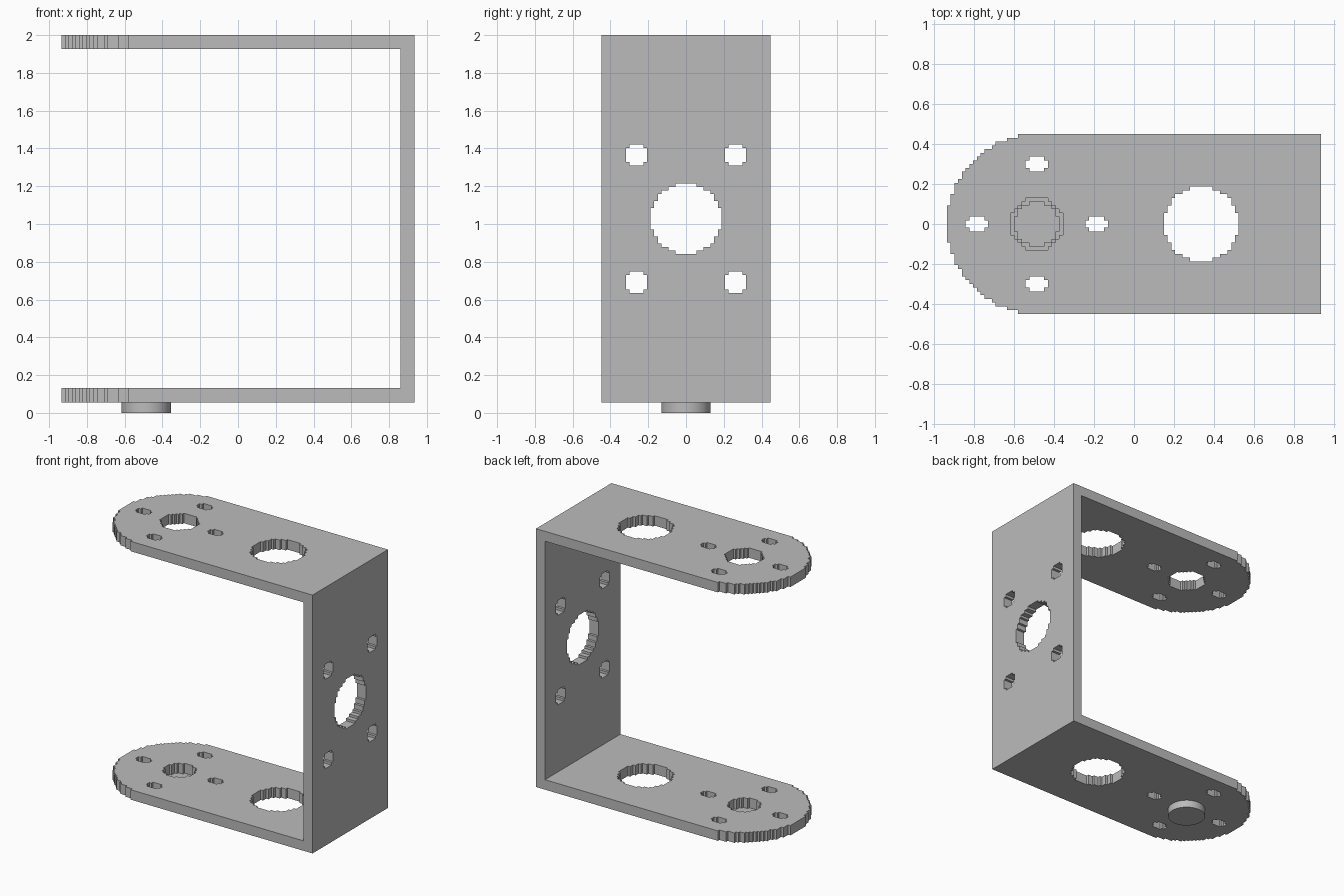
import bpy
import bmesh
import math
from mathutils import Matrix, Vector

U = 2 / 107            # one step of the stair-cut outline
CENTRE = -26           # arm hole pattern centre, in steps
FLOOR, TOP = 3, 107    # underside and top of the bracket, in steps

cube = bpy.data.objects.get("Cube")
if cube:
    bpy.data.objects.remove(cube)

grey = bpy.data.materials.new("plain grey")
grey.use_nodes = True
grey.diffuse_color = (0.5, 0.5, 0.5, 1)
grey.node_tree.nodes["Principled BSDF"].inputs["Base Color"].default_value = (0.5, 0.5, 0.5, 1)


def half_disc(radius):
    """Right-hand half of a stair-stepped disc, from bottom to top."""
    n = math.floor(radius)
    points = []
    for j in range(-n, n):
        w = math.floor(math.sqrt(radius ** 2 - (j + 0.5) ** 2) + 0.5)
        for p in ((w, j), (w, j + 1)):
            if not points or points[-1] != p:
                points.append(p)
    return points


def disc(radius):
    right = half_disc(radius)
    return right + [(-x, y) for x, y in reversed(right)]


def prism(bm, points, origin, axes, depth):
    """Extrude a flat outline; axes give its two directions and the extrusion."""
    a, b, c = (Vector(v) for v in axes)
    verts = [bm.verts.new((Vector(origin) + a * u + b * v) * U) for u, v in points]
    face = bm.faces.new(verts)
    new = bmesh.ops.extrude_face_region(bm, geom=[face])["geom"]
    moved = [g for g in new if isinstance(g, bmesh.types.BMVert)]
    bmesh.ops.translate(bm, verts=moved, vec=c * depth * U)


def make_object(name, bm):
    bmesh.ops.recalc_face_normals(bm, faces=bm.faces)
    mesh = bpy.data.meshes.new(name)
    bm.to_mesh(mesh)
    bm.free()
    mesh.materials.append(grey)
    obj = bpy.data.objects.new(name, mesh)
    bpy.context.scene.collection.objects.link(obj)
    return obj


def cut(target, cutter, operation):
    """Apply a boolean and discard the cutter."""
    cutter.hide_render = True
    mod = target.modifiers.new(operation.lower(), 'BOOLEAN')
    mod.operation, mod.solver, mod.object = operation, 'EXACT', cutter
    graph = bpy.context.evaluated_depsgraph_get()
    mesh = bpy.data.meshes.new_from_object(target.evaluated_get(graph))
    target.modifiers.clear()
    target.data = mesh
    bpy.data.objects.remove(cutter)


X, Y, Z = (1, 0, 0), (0, 1, 0), (0, 0, 1)
FLAT, SIDE, UPRIGHT = (X, Y, Z), (X, Z, Y), (Y, Z, X)

# Bracket: C-shaped profile, four steps thick
bm = bmesh.new()
profile = [(-60, FLOOR), (50, FLOOR), (50, TOP), (-60, TOP),
           (-60, TOP - 4), (46, TOP - 4), (46, FLOOR + 4), (-60, FLOOR + 4)]
prism(bm, profile, (0, -30, 0), SIDE, 60)
bracket = make_object("bracket", bm)

# Rounded arm ends: trim the profile to the plan outline
bm = bmesh.new()
arc = [(CENTRE - x, y) for x, y in half_disc(24)]
prism(bm, [(60, 24), (60, -24)] + arc, (0, 0, -5), FLAT, 120)
cut(bracket, make_object("outline_cutter", bm), 'INTERSECT')

# Holes through the arms and the back wall
bm = bmesh.new()
prism(bm, disc(10), (18, 0, -5), FLAT, 120)
for dx, dy in ((16, 0), (-16, 0), (0, 16), (0, -16)):
    prism(bm, disc(2.7), (CENTRE + dx, dy, -5), FLAT, 120)
prism(bm, disc(7), (CENTRE, 0, 90), FLAT, 30)
prism(bm, disc(6), (CENTRE, 0, -5), FLAT, 30)
prism(bm, disc(10), (40, 0, 55), UPRIGHT, 20)
for dy in (-14, 14):
    for dz in (-18, 18):
        prism(bm, disc(3), (40, dy, 55 + dz), UPRIGHT, 20)
cut(bracket, make_object("hole_cutter", bm), 'DIFFERENCE')

# Pivot pin under the lower arm
bm = bmesh.new()
bmesh.ops.create_cone(bm, cap_ends=True, segments=64, radius1=7 * U, radius2=7 * U, depth=FLOOR * U,
                      matrix=Matrix.Translation((CENTRE * U, 0, FLOOR * U / 2)))
pin = make_object("pivot_pin", bm)
bpy.ops.object.select_all(action='DESELECT')
pin.select_set(True)
bpy.context.view_layer.objects.active = pin
bpy.ops.object.shade_smooth_by_angle(angle=math.radians(30))
